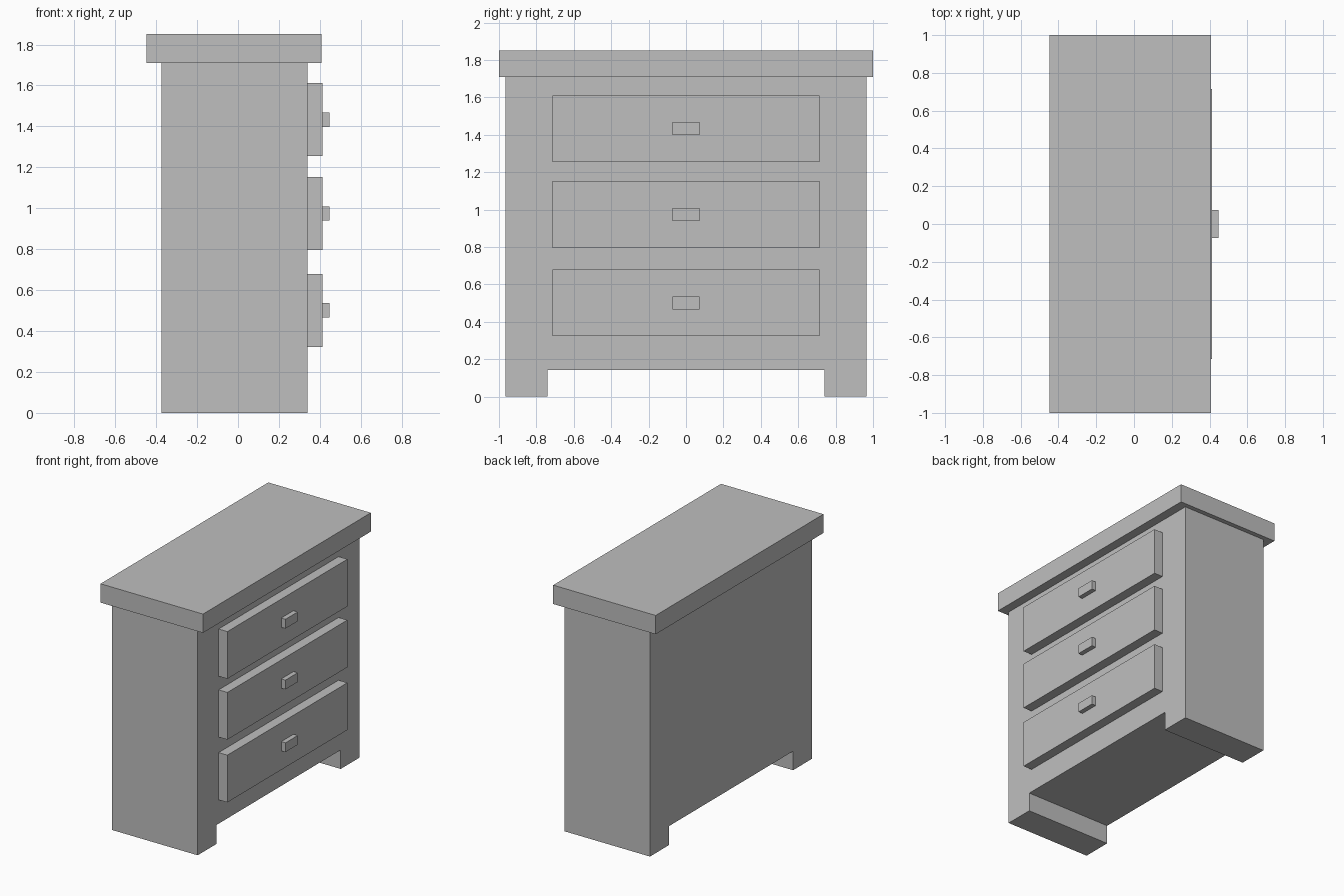
import bpy
import bmesh

if "Cube" in bpy.data.objects:
    bpy.data.objects.remove(bpy.data.objects["Cube"])

grey = bpy.data.materials.new("plain grey")
grey.diffuse_color = (0.52, 0.52, 0.52, 1.0)
grey.use_nodes = True
grey.node_tree.nodes["Principled BSDF"].inputs["Base Color"].default_value = grey.diffuse_color


def finish(name, bm):
    bmesh.ops.recalc_face_normals(bm, faces=bm.faces)
    mesh = bpy.data.meshes.new(name)
    bm.to_mesh(mesh)
    bm.free()
    mesh.materials.append(grey)
    obj = bpy.data.objects.new(name, mesh)
    bpy.context.collection.objects.link(obj)
    return obj


def extrude_x(name, profile, x0, x1):
    """Extrude a (y, z) outline from x0 to x1."""
    bm = bmesh.new()
    face = bm.faces.new([bm.verts.new((x0, y, z)) for y, z in profile])
    out = bmesh.ops.extrude_face_region(bm, geom=[face])
    moved = [g for g in out["geom"] if isinstance(g, bmesh.types.BMVert)]
    bmesh.ops.translate(bm, verts=moved, vec=(x1 - x0, 0, 0))
    return finish(name, bm)


def block(name, x0, x1, half_y, z0, z1):
    outline = [(-half_y, z0), (half_y, z0), (half_y, z1), (-half_y, z1)]
    return extrude_x(name, outline, x0, x1)


# Cabinet with a notch underneath that leaves two feet
half = [(0.74, 0.143), (0.74, 0), (0.965, 0), (0.965, 1.709)]
outline = half + [(-y, z) for y, z in reversed(half)]
extrude_x("cabinet_body", outline, -0.375, 0.339)

# Overhanging top slab
block("top_slab", -0.447, 0.408, 1.0, 1.709, 1.851)

# Drawers, each with a small block handle
for i, z in enumerate((0.501, 0.974, 1.433), 1):
    block(f"drawer_front_{i}", 0.339, 0.412, 0.715, z - 0.178, z + 0.178)
    block(f"drawer_handle_{i}", 0.412, 0.447, 0.073, z - 0.035, z + 0.035)
